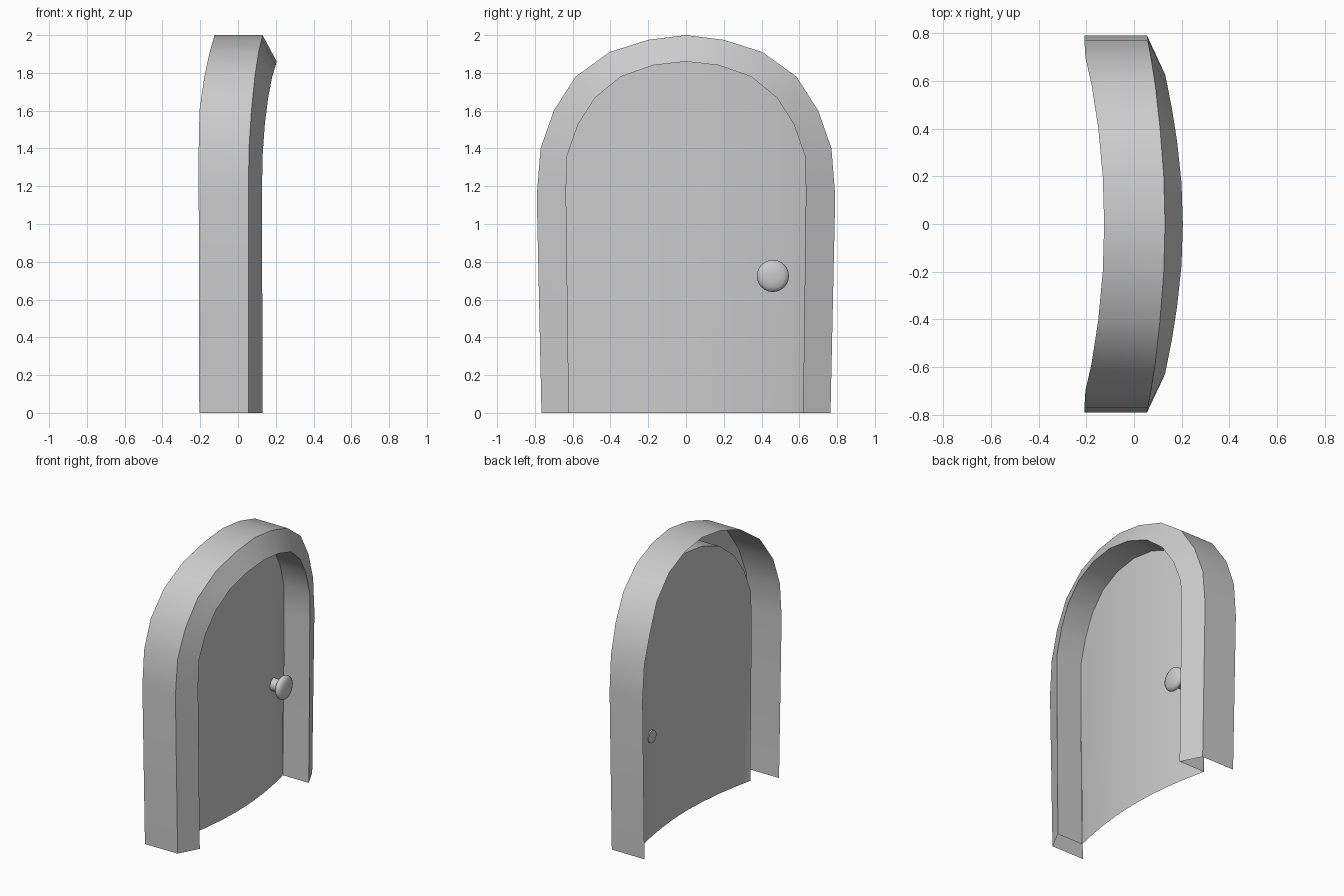
import bpy, bmesh, math
from mathutils import Matrix

cube = bpy.data.objects.get("Cube")
if cube:
    bpy.data.objects.remove(cube, do_unlink=True)

grey = bpy.data.materials.new("plain grey")
grey.use_nodes = True
COLOUR = (0.6, 0.6, 0.6, 1)
grey.diffuse_color = COLOUR
grey.node_tree.nodes["Principled BSDF"].inputs["Base Color"].default_value = COLOUR

# Half arches from floor to crown: (y, z, back x, front x) and (y, z, front x)
OUTER = [(.765, 0, -.205, .055), (.79, 1.15, -.208, .055), (.77, 1.4, -.208, .058),
         (.7, 1.6, -.204, .071), (.585, 1.78, -.178, .089), (.405, 1.91, -.15, .109),
         (.2, 1.975, -.131, .125), (0, 2, -.125, .13)]
INNER = [(.62, 0, .13), (.635, 1.17, .127), (.63, 1.36, .13), (.57, 1.53, .142),
         (.48, 1.67, .16), (.345, 1.78, .181), (.175, 1.84, .199), (0, 1.86, .205)]
RECESS = .205


def mirrored(half):
    """Complete a half arch into a whole one, running from -y to +y."""
    return [(x, -y, z) for x, y, z in half] + [(x, y, z) for x, y, z in half[-2::-1]]


def loft(name, rails):
    """Join neighbouring rails with separate strips, so each strip has crisp borders."""
    bm = bmesh.new()
    for a, b in zip(rails, rails[1:]):
        va, vb = ([bm.verts.new(p) for p in rail] for rail in (a, b))
        for i in range(len(va) - 1):
            bm.faces.new((va[i], va[i + 1], vb[i + 1], vb[i]))
    return finish(name, bm)


def finish(name, bm, angle=40):
    mesh = bpy.data.meshes.new(name)
    bm.to_mesh(mesh)
    bm.free()
    mesh.materials.append(grey)
    obj = bpy.data.objects.new(name, mesh)
    bpy.context.collection.objects.link(obj)
    bpy.ops.object.select_all(action="DESELECT")
    obj.select_set(True)
    bpy.context.view_layer.objects.active = obj
    bpy.ops.object.shade_smooth_by_angle(angle=math.radians(angle))
    return obj


# Door frame: outer band, front face and reveal, open at the back and floor
outer_back = mirrored([(b, y, z) for y, z, b, f in OUTER])
outer_front = mirrored([(f, y, z) for y, z, b, f in OUTER])
inner_front = mirrored([(f, y, z) for y, z, f in INNER])
inner_back = mirrored([(f - RECESS, y, z) for y, z, f in INNER])
loft("door_frame", [outer_back, outer_front, inner_front, inner_back])

# Bowed door panel: vertical columns from the arch down to the floor
arch = inner_back[1:-1]
taper = INNER[0][0] / INNER[1][0]
floor = [(x, y * taper, 0) for x, y, z in arch]
loft("door_panel", [arch, floor])

# Door knob: lathed stem and domed head, pointing along +x
PROFILE = [(0, -.055), (.045, -.055), (.042, 0), (.045, .018), (.072, .024), (.083, .036),
           (.085, .046), (.08, .058), (.062, .068), (.035, .074), (0, .076)]
bm = bmesh.new()
verts = [bm.verts.new((x, r, 0)) for r, x in PROFILE]
edges = [bm.edges.new(pair) for pair in zip(verts, verts[1:])]
bmesh.ops.spin(bm, geom=verts + edges, cent=(0, 0, 0), axis=(1, 0, 0),
               angle=math.tau, steps=24)
bmesh.ops.remove_doubles(bm, verts=bm.verts, dist=.0005)
bmesh.ops.recalc_face_normals(bm, faces=bm.faces)
bmesh.ops.transform(bm, matrix=Matrix.Translation((0, .46, .725)), verts=bm.verts)
finish("door_knob", bm)
